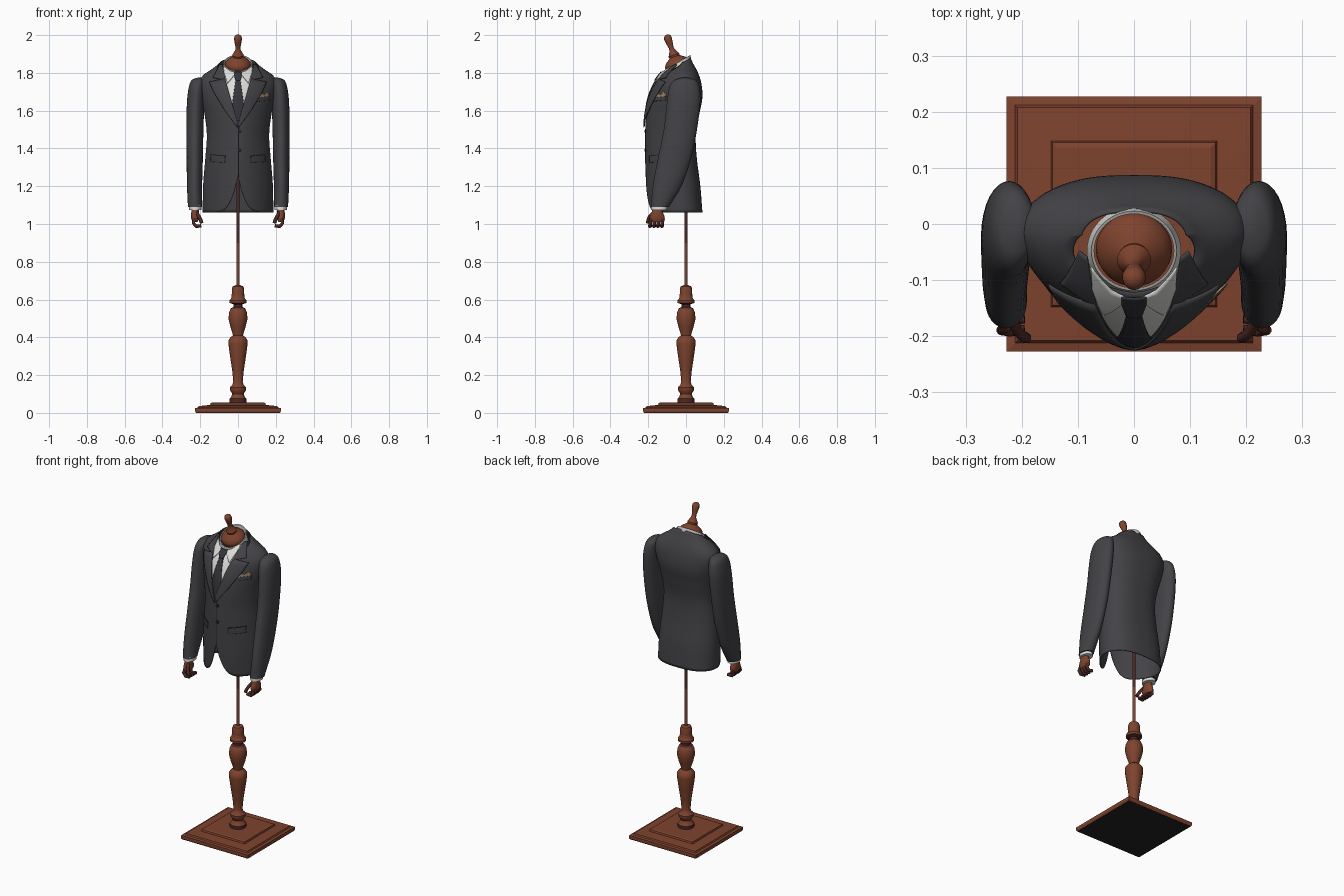
import bpy, bmesh, math
from mathutils import Vector, Matrix

if "Cube" in bpy.data.objects:
    bpy.data.objects.remove(bpy.data.objects["Cube"])


def material(name, *rgb):
    m = bpy.data.materials.new(name)
    m.diffuse_color = (*rgb, 1)
    m.use_nodes = True
    m.node_tree.nodes["Principled BSDF"].inputs["Base Color"].default_value = m.diffuse_color
    return m


JACKET = material("charcoal cloth", 0.056, 0.056, 0.063)
TIE = material("tie cloth", 0.033, 0.033, 0.042)
SHIRT = material("white cotton", 0.72, 0.72, 0.70)
WOOD = material("brown wood", 0.21, 0.056, 0.027)
DARK = material("dark wood", 0.075, 0.022, 0.018)
BLACK = material("black felt", 0.016, 0.016, 0.016)
TAN = material("tan silk", 0.36, 0.24, 0.14)


def finish(name, bm, mats, angle=40):
    bmesh.ops.recalc_face_normals(bm, faces=bm.faces)
    me = bpy.data.meshes.new(name)
    bm.to_mesh(me)
    bm.free()
    for m in mats:
        me.materials.append(m)
    for p in me.polygons:
        p.use_smooth = True
    me.set_sharp_from_angle(angle=math.radians(angle))
    ob = bpy.data.objects.new(name, me)
    bpy.context.collection.objects.link(ob)
    return ob


def loft(name, rings, mats, caps=True, rule=None, closed=True, angle=40):
    """Skin a list of point rings; rule(face) marks the second material."""
    bm = bmesh.new()
    rows = [[bm.verts.new(p) for p in r] for r in rings]
    n = len(rows[0])
    for a, b in zip(rows, rows[1:]):
        for i in range(n if closed else n - 1):
            j = (i + 1) % n
            bm.faces.new((a[i], a[j], b[j], b[i]))
    if caps:
        bm.faces.new(rows[0][::-1])
        bm.faces.new(rows[-1])
    bmesh.ops.recalc_face_normals(bm, faces=bm.faces)
    bm.normal_update()
    if rule:
        for f in bm.faces:
            f.material_index = int(rule(f))
    return finish(name, bm, mats, angle)


def ellipse(x, y, z, rx, ry, n=32, phase=0.0):
    return [(x + rx * math.cos(phase + 2 * math.pi * i / n),
             y + ry * math.sin(phase + 2 * math.pi * i / n), z) for i in range(n)]


def spline(table, t):
    """Smooth interpolation of table rows, keyed by the first column."""
    t = min(max(t, table[0][0]), table[-1][0])
    k = max(i for i in range(len(table) - 1) if table[i][0] <= t)
    p, q = table[k], table[k + 1]
    o, r = table[max(k - 1, 0)], table[min(k + 2, len(table) - 1)]
    h = q[0] - p[0]
    s = (t - p[0]) / h
    out = []
    for c in range(1, len(p)):
        m0 = (q[c] - o[c]) / (q[0] - o[0]) * h
        m1 = (r[c] - p[c]) / (r[0] - p[0]) * h
        out.append((2*s**3 - 3*s*s + 1) * p[c] + (s**3 - 2*s*s + s) * m0
                   + (3*s*s - 2*s**3) * q[c] + (s**3 - s*s) * m1)
    return out


# Stepped square base, black underneath
base = [(.222, 0), (.227, .008), (.227, .025), (.212, .028), (.208, .036),
        (.148, .042), (.145, .052), (.136, .056)]
loft("base", [ellipse(0, 0, z, r * 2**.5, r * 2**.5, 4, math.pi / 4) for r, z in base],
     [WOOD, BLACK], rule=lambda f: f.normal.z < -.9, angle=10)

# Turned pedestal with dark collars
post = [(.046, .054), (.046, .075), (.036, .085), (.03, .1), (.036, .11), (.043, .122),
        (.043, .135), (.03, .148), (.025, .165), (.03, .22), (.042, .3), (.051, .365),
        (.05, .385), (.04, .4), (.027, .41), (.03, .425), (.04, .455), (.05, .495),
        (.048, .53), (.038, .553), (.024, .56), (.024, .575), (.044, .582), (.045, .595),
        (.036, .607), (.033, .63), (.033, .655), (.028, .67), (.012, .676)]
loft("pedestal", [ellipse(0, 0, z, r, r) for r, z in post], [WOOD, DARK],
     rule=lambda f: f.calc_center_median().z < .08 or .553 < f.calc_center_median().z < .582)
loft("support_rod", [ellipse(0, 0, z, .009, .009, 16) for z in (.66, .9, 1.7)], [WOOD, DARK],
     rule=lambda f: f.calc_center_median().z > 1)

# Tilted neck cap and knob
cap = [(.05, -.06), (.064, -.015), (.068, 0), (.066, .012), (.055, .027), (.036, .04),
       (.028, .046), (.03, .056), (.024, .066), (.014, .085), (.013, .1), (.018, .125),
       (.021, .145), (.019, .16), (.011, .168), (.002, .17)]
neck = loft("neck_cap", [ellipse(0, 0, z, r, r) for r, z in cap], [WOOD])
neck.matrix_world = Matrix.Translation((0, -.045, 1.842)) @ Matrix.Rotation(math.radians(20), 4, 'X')

# Jacket body sections: height, half width, back y, side y, front y
BODY = [(1.06, .185, .085, -.03, -.205), (1.2, .183, .074, -.04, -.21),
        (1.35, .171, .055, -.05, -.212), (1.47, .163, .05, -.05, -.212),
        (1.58, .175, .068, -.04, -.209), (1.67, .195, .085, -.03, -.194),
        (1.74, .205, .08, -.02, -.165), (1.785, .185, .068, -.015, -.135),
        (1.82, .135, .052, -.02, -.105), (1.85, .098, .035, -.02, -.075),
        (1.89, .072, .018, -.025, -.04)]


def body_y(x, z, front=True):
    a, yb, ys, yf = spline(BODY, z)
    k = min(abs(x) / a, 1)
    if front:
        return ys + (yf - ys) * (1 - k**1.6) ** (1 / 1.7)
    return ys + (yb - ys) * (1 - k**2.6) ** (1 / 2.2)


COLS, ROWS = 144, 48
grid = []
for r in range(ROWS + 1):
    ring = []
    for i in range(COLS):
        th = 2 * math.pi * i / COLS
        s, c = math.sin(th), math.cos(th)
        top = 1.855 + c * (.025 if c > 0 else .055)
        hem = 1.062
        if c < 0:  # cutaway front
            hem += .19 * max(0, 1 - abs(s) * .185 / .13) ** 3.2
        z = hem + (top - hem) * r / ROWS
        x = s * spline(BODY, z)[0]
        ring.append((x, body_y(x, z, c < 0), z))
    grid.append(ring)
body = loft("jacket_body", grid, [JACKET], caps=False)
mod = body.modifiers.new("cloth", 'SOLIDIFY')
mod.thickness, mod.offset = .004, 0


def along(line, t):
    f = t * (len(line) - 1)
    k = min(int(f), len(line) - 2)
    return Vector(line[k]).lerp(Vector(line[k + 1]), f - k)


def patch(name, a, b, mat, lift, side=1, n=12):
    """Thin cloth piece between two (x, z) lines, laid on the chest."""
    rows = []
    for i in range(n + 1):
        pa, pb = along(a, i / n), along(b, i / n)
        pts = [pa.lerp(pb, j / 8) for j in range(9)]
        rows.append([(side * p.x, body_y(p.x, p.y) - lift, p.y) for p in pts])
    ob = loft(name, rows, [mat], caps=False, closed=False)
    m = ob.modifiers.new("cloth", 'SOLIDIFY')
    m.thickness, m.offset = .004, 0


# Shirt front, collar band and tie
rows = []
for i in range(21):
    t = i / 20
    row = []
    for j in range(-8, 9):
        s = j / 8
        x, z = s * .09 * t, 1.53 + t * (.265 + .045 * s * s)
        row.append((x, body_y(x, z) - .004, z))
    rows.append(row)
loft("shirt_front", rows, [SHIRT], caps=False, closed=False)
band = []
for dz, grow in ((-.045, .008), (0, 0), (0, -.005), (-.03, -.005)):
    band.append([(x, y, 1.85 + (y + .05) * .62 + dz)
                 for x, y, _ in ellipse(0, -.048, 0, .076 + grow, .071 + grow, 48)])
loft("shirt_collar_band", band, [SHIRT], caps=False)
patch("tie_blade", [(-.012, 1.768), (-.033, 1.62), (-.002, 1.52)],
      [(.012, 1.768), (.033, 1.62), (.002, 1.52)], TIE, .008)
patch("tie_knot", [(-.022, 1.805), (-.022, 1.79), (-.013, 1.76)],
      [(.022, 1.805), (.022, 1.79), (.013, 1.76)], TIE, .014)

# Sleeve rings: drop below 2 m, x, y, x radius, y radius
SLEEVE = [(.225, .205, -.005, .008, .015), (.235, .21, -.005, .032, .052),
          (.27, .217, -.008, .042, .078), (.35, .224, -.012, .046, .088),
          (.5, .228, -.03, .045, .088), (.65, .229, -.06, .043, .088),
          (.8, .23, -.1, .04, .076), (.91, .228, -.138, .037, .048)]

for side, label in ((-1, "right"), (1, "left")):
    # Shirt collar points, jacket collar, lapel, pocket flap
    patch(label + "_shirt_collar_point", [(.008, 1.80), (.04, 1.81), (.076, 1.835)],
          [(.022, 1.785), (.055, 1.745), (.074, 1.80)], SHIRT, .011, side)
    patch(label + "_jacket_collar", [(.083, 1.845), (.066, 1.76)],
          [(.097, 1.843), (.132, 1.775)], JACKET, .010, side)
    patch(label + "_lapel", [(.069, 1.77), (.041, 1.67), (.018, 1.59), (0, 1.525)],
          [(.152, 1.752), (.13, 1.70), (.075, 1.61), (.004, 1.51)], JACKET, .012, side)
    patch(label + "_pocket_flap", [(.068, 1.358), (.142, 1.365)],
          [(.07, 1.325), (.144, 1.33)], JACKET, .005, side)
    patch(label + "_pocket_seam", [(.066, 1.362), (.144, 1.369)],
          [(.066, 1.358), (.144, 1.365)], BLACK, .004, side)

    # Sleeve and shirt cuff
    rings = []
    for i in range(41):
        t = .225 + .685 * (i / 40) ** 1.5
        x, y, rx, ry = spline(SLEEVE, t)
        rings.append(ellipse(side * x, y, 2 - t, rx, ry))
    loft(label + "_sleeve", rings, [JACKET])
    loft(label + "_cuff", [ellipse(side * .226, -.142, z, .033, .042) for z in (1.1, 1.074)], [SHIRT])

    # Hand: palm plus bent fingers
    palm = [(1.085, .018, .026), (1.065, .02, .028), (1.045, .022, .038),
            (1.025, .02, .041), (1.01, .013, .036)]
    loft(label + "_palm", [ellipse(side * .227, -.153, z, rx, ry, 20) for z, rx, ry in palm], [WOOD])
    cu = bpy.data.curves.new(label + "_fingers", 'CURVE')
    cu.dimensions = '3D'
    cu.bevel_depth, cu.bevel_resolution, cu.use_fill_caps = .0095, 3, True
    paths = [[(.23, y, 1.03), (.236, y - .004, 1.005), (.222, y - .006, .988), (.195, y - .004, .99)]
             for y in (-.185, -.164, -.143, -.122)]
    paths.append([(.218, -.17, 1.06), (.207, -.192, 1.04), (.198, -.2, 1.022), (.192, -.203, 1.005)])
    for path in paths:
        sp = cu.splines.new('POLY')
        sp.points.add(len(path) - 1)
        for p, (x, y, z) in zip(sp.points, path):
            p.co = (side * x, y, z, 1)
    cu.materials.append(DARK)
    bpy.context.collection.objects.link(bpy.data.objects.new(label + "_fingers", cu))

# Breast pocket with folded square, front seam and buttons
patch("breast_pocket_welt", [(.1, 1.648), (.165, 1.655)], [(.1, 1.668), (.165, 1.677)], JACKET, .007)
patch("pocket_square", [(.105, 1.664), (.162, 1.672)],
      [(.108, 1.682), (.122, 1.69), (.138, 1.682), (.152, 1.70), (.165, 1.686)], TAN, .005)
patch("front_seam", [(.001, 1.51), (.001, 1.25)], [(.004, 1.51), (.004, 1.25)], BLACK, .002)
for k, z in enumerate((1.49, 1.39)):
    y = body_y(0, z)
    ring = [[(x + .009, y - d, z + q) for x, q, _ in ellipse(0, 0, 0, r, r, 20)]
            for d, r in ((-.004, .009), (.005, .009), (.007, .006))]
    loft("button_%d" % (k + 1), ring, [BLACK])
